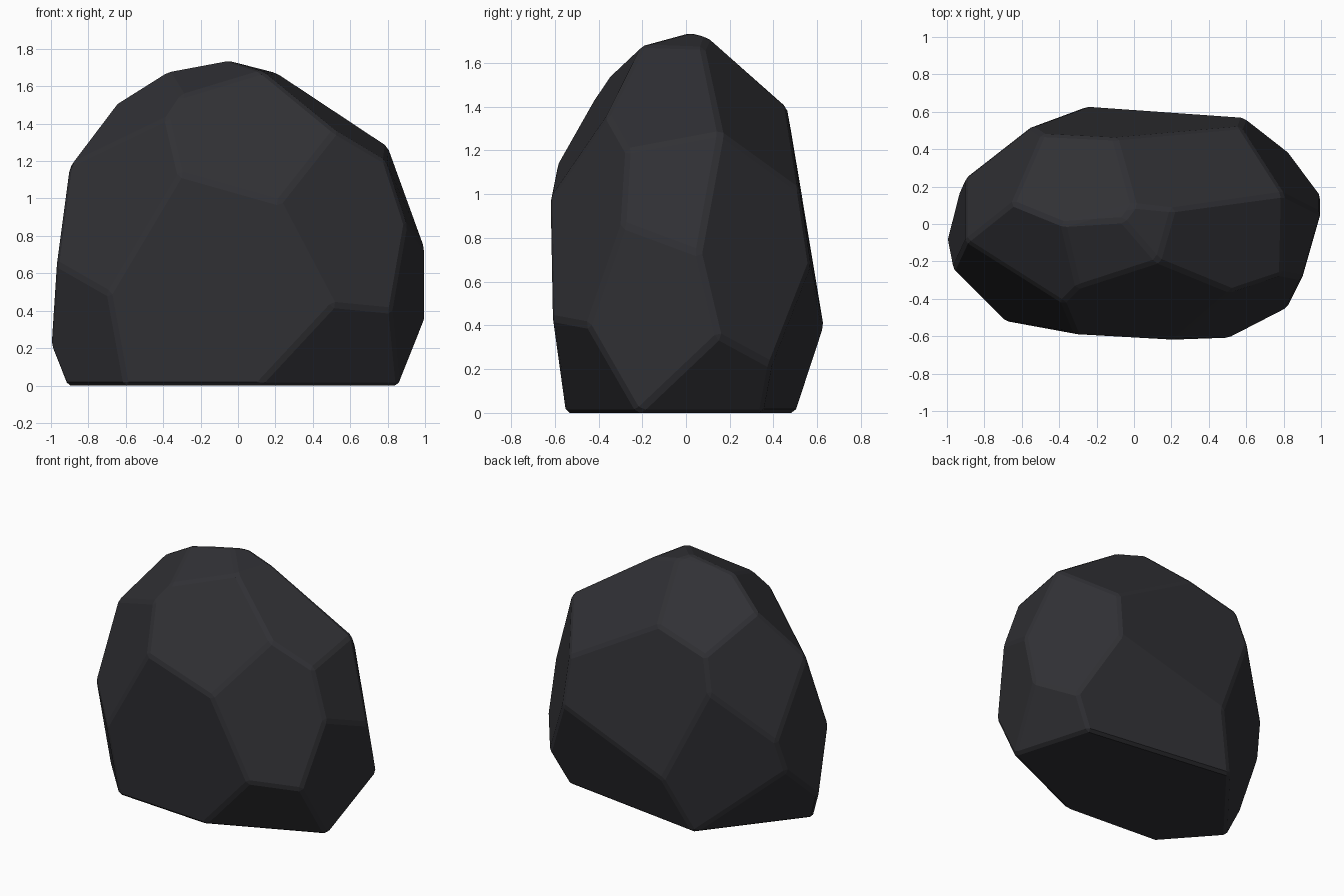
import bpy
import bmesh
import math
from mathutils import Vector

default_cube = bpy.data.objects.get("Cube")
if default_cube:
    bpy.data.objects.remove(default_cube, do_unlink=True)


def make_material(name, colour):
    """Plain single-colour material for viewport and render."""
    material = bpy.data.materials.new(name)
    material.use_nodes = True
    material.diffuse_color = colour
    shader = material.node_tree.nodes["Principled BSDF"]
    shader.inputs["Base Color"].default_value = colour
    shader.inputs["Roughness"].default_value = 0.9
    return material


def hull_object(name, corners, material, chamfer, flat_angle):
    """Wrap corners in a convex shell, merge coplanar facets, chamfer edges."""
    shell = bmesh.new()
    for corner in corners:
        shell.verts.new(Vector(corner))
    result = bmesh.ops.convex_hull(shell, input=shell.verts[:])
    spare = set(result["geom_interior"] + result["geom_unused"])
    loose = [v for v in spare if isinstance(v, bmesh.types.BMVert)]
    bmesh.ops.delete(shell, geom=loose, context="VERTS")
    bmesh.ops.dissolve_limit(shell, angle_limit=flat_angle,
                             verts=shell.verts[:], edges=shell.edges[:])
    bmesh.ops.recalc_face_normals(shell, faces=shell.faces[:])

    mesh = bpy.data.meshes.new(name)
    shell.to_mesh(mesh)
    shell.free()
    mesh.materials.append(material)
    rock = bpy.data.objects.new(name, mesh)
    bpy.context.collection.objects.link(rock)

    bevel = rock.modifiers.new("worn_edges", "BEVEL")
    bevel.width = chamfer
    bevel.segments = 1
    bevel.limit_method = "ANGLE"
    bevel.angle_limit = flat_angle
    return rock


# Corners of the boulder, ring by ring from the ground up
ground_ring = [(-.92, -.14, 0), (-.6, -.5, 0), (.11, -.55, 0),
               (.86, -.22, 0), (.69, .35, 0), (-.41, .5, 0)]
low_ring = [(-1, -.09, .2), (-.69, -.52, .49), (.51, -.61, .43),
            (.82, -.45, .4), (1, .15, .35), (.82, .39, .22),
            (-.25, .63, .39), (-.93, .18, .46)]
middle_ring = [(-.97, -.24, .65), (-.31, -.59, 1.13), (.22, -.62, .98),
               (.9, -.29, .86), (1, .06, .73), (.59, .57, .68),
               (-.55, .52, 1.05), (-.9, .25, .69)]
shoulder_ring = [(-.9, -.09, 1.18), (-.38, -.42, 1.43), (.52, -.36, 1.36),
                 (.79, -.27, 1.2), (.8, .16, 1.28), (.57, .52, 1.02),
                 (-.1, .46, 1.4), (-.49, .48, 1.29)]
crown_ring = [(-.65, .11, 1.51), (-.3, -.34, 1.55), (.13, -.2, 1.68),
              (.21, .08, 1.67), (0, .1, 1.72), (-.06, .02, 1.74),
              (-.38, 0, 1.68)]

dark_stone = make_material("dark_stone", (.03, .03, .035, 1))
boulder = hull_object(
    "boulder",
    ground_ring + low_ring + middle_ring + shoulder_ring + crown_ring,
    dark_stone, chamfer=.018, flat_angle=math.radians(8))
